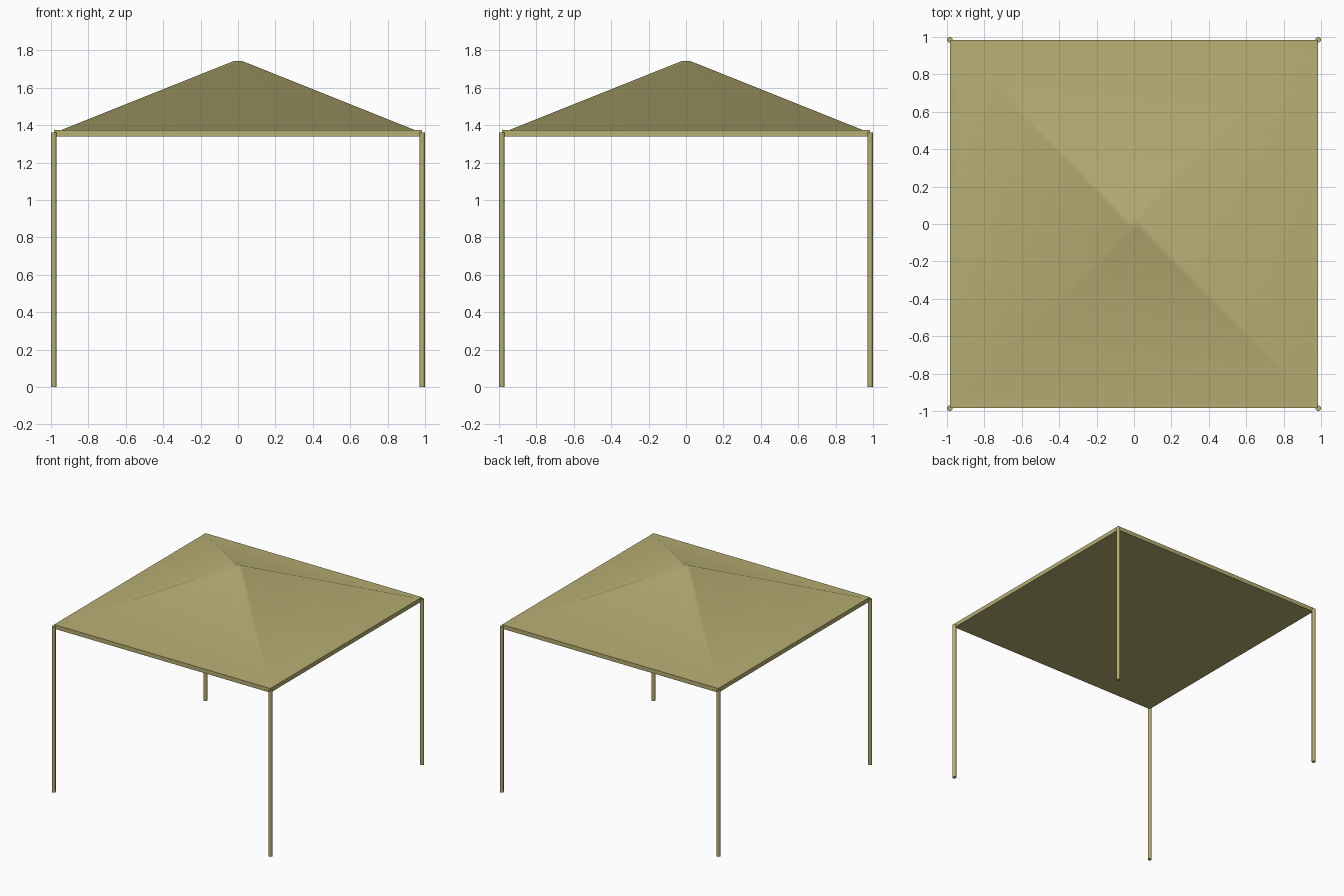
import bpy, bmesh

if "Cube" in bpy.data.objects:
    bpy.data.objects.remove(bpy.data.objects["Cube"])

mat = bpy.data.materials.new("khaki")
mat.diffuse_color = (0.47, 0.42, 0.17, 1)
mat.use_nodes = True
mat.node_tree.nodes["Principled BSDF"].inputs["Base Color"].default_value = mat.diffuse_color


def finish(obj, name, angle):
    obj.name = name
    obj.data.materials.append(mat)
    bpy.ops.object.select_all(action='DESELECT')
    obj.select_set(True)
    bpy.context.view_layer.objects.active = obj
    bpy.ops.object.shade_smooth_by_angle(angle=angle)


# Canopy: square rings stacked from flat underside, over the rim, up to the blunt peak
profile = [(0.983, 1.34), (0.983, 1.374), (0.945, 1.374), (0.022, 1.743)]
bm = bmesh.new()
rings = [[bm.verts.new((sx * r, sy * r, z))
          for sx, sy in ((-1, -1), (1, -1), (1, 1), (-1, 1))] for r, z in profile]
for low, high in zip(rings, rings[1:]):
    for i in range(4):
        j = (i + 1) % 4
        bm.faces.new((low[i], low[j], high[j], high[i]))
bm.faces.new(rings[0][::-1])
bm.faces.new(rings[-1])
bmesh.ops.recalc_face_normals(bm, faces=bm.faces)
mesh = bpy.data.meshes.new("canopy")
bm.to_mesh(mesh)
bm.free()
canopy = bpy.data.objects.new("canopy", mesh)
bpy.context.collection.objects.link(canopy)
finish(canopy, "canopy", 0.6)

# Four round corner poles
for side, sx in (("left", -1), ("right", 1)):
    for end, sy in (("front", -1), ("back", 1)):
        bpy.ops.mesh.primitive_cylinder_add(vertices=16, radius=0.015, depth=1.36,
                                            location=(sx * 0.985, sy * 0.985, 0.68))
        finish(bpy.context.object, f"{end}_{side}_pole", 0.6)
